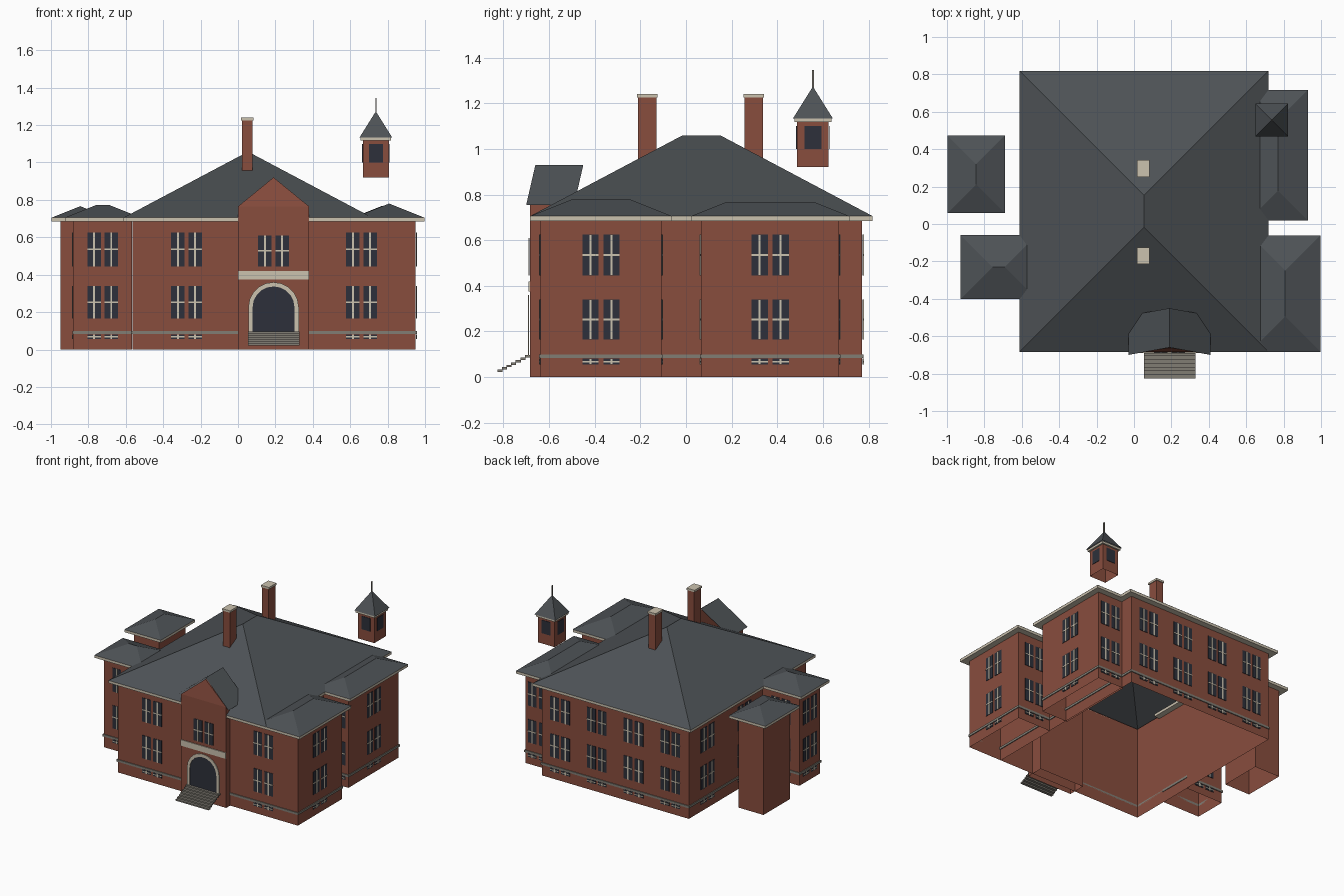
import bpy, bmesh, math
from mathutils import Matrix, Vector

cube = bpy.data.objects.get("Cube")
if cube:
    bpy.data.objects.remove(cube, do_unlink=True)


def material(name, color):
    m = bpy.data.materials.new(name)
    m.use_nodes = True
    m.diffuse_color = (*color, 1)
    bsdf = m.node_tree.nodes["Principled BSDF"]
    bsdf.inputs["Base Color"].default_value = (*color, 1)
    bsdf.inputs["Roughness"].default_value = 0.9
    return m


BRICK = material("red brick", (0.25, 0.075, 0.048))
SLATE = material("grey slate", (0.075, 0.084, 0.092))
TRIM = material("cream trim", (0.6, 0.54, 0.43))
STONE = material("grey stone", (0.22, 0.205, 0.175))
GLASS = material("dark glass", (0.026, 0.03, 0.043))


def finish(name, bm, mat):
    bmesh.ops.remove_doubles(bm, verts=bm.verts, dist=1e-5)
    bmesh.ops.recalc_face_normals(bm, faces=bm.faces)
    me = bpy.data.meshes.new(name)
    bm.to_mesh(me)
    bm.free()
    me.materials.append(mat)
    ob = bpy.data.objects.new(name, me)
    bpy.context.scene.collection.objects.link(ob)
    return ob


def mesh(name, verts, faces, mat):
    bm = bmesh.new()
    vs = [bm.verts.new(v) for v in verts]
    for f in faces:
        bm.faces.new([vs[i] for i in f])
    return finish(name, bm, mat)


def add_box(bm, x0, x1, y0, y1, z0, z1, frame=Matrix()):
    size = Matrix.Diagonal((x1 - x0, y1 - y0, z1 - z0, 1))
    mid = Matrix.Translation(((x0 + x1) / 2, (y0 + y1) / 2, (z0 + z1) / 2))
    bmesh.ops.create_cube(bm, size=1, matrix=frame @ mid @ size)


def box(name, bounds, mat):
    bm = bmesh.new()
    add_box(bm, *bounds)
    return finish(name, bm, mat)


def rect(r, z, grow=0):
    x0, x1, y0, y1 = r
    x0, x1, y0, y1 = x0 - grow, x1 + grow, y0 - grow, y1 + grow
    return [(x0, y0, z), (x1, y0, z), (x1, y1, z), (x0, y1, z)]


def walls(name, r, z0, z1, mat=BRICK):
    """Four walls, open above and below."""
    sides = [(i, (i + 1) % 4, (i + 1) % 4 + 4, i + 4) for i in range(4)]
    return mesh(name, rect(r, z0) + rect(r, z1), sides, mat)


def ring(name, r, z0, z1, grow, mat):
    """Rectangular frame lying around a set of walls."""
    verts = rect(r, z0) + rect(r, z0, grow) + rect(r, z1, grow) + rect(r, z1)
    faces = []
    for k in range(4):
        a, b = k * 4, (k + 1) % 4 * 4
        faces += [(a + i, a + (i + 1) % 4, b + (i + 1) % 4, b + i) for i in range(4)]
    return mesh(name, verts, faces, mat)


def hip_roof(name, r, z, slope, grow):
    """Hip roof whose ridge follows the longer side."""
    eave = rect(r, z, grow)
    (x0, y0, _), (x1, y1, _) = eave[0], eave[2]
    run = min(x1 - x0, y1 - y0) / 2
    top = z + run * slope
    if x1 - x0 > y1 - y0:
        ridge = [(x0 + run, y0 + run, top), (x1 - run, y0 + run, top)]
        faces = [(0, 1, 5, 4), (1, 2, 5), (2, 3, 4, 5), (3, 0, 4)]
    else:
        ridge = [(x0 + run, y0 + run, top), (x0 + run, y1 - run, top)]
        faces = [(0, 1, 4), (1, 2, 5, 4), (2, 3, 5), (3, 0, 4, 5)]
    return mesh(name, eave + ridge, faces, SLATE)


# Brick blocks with eaves, roofs and belt courses
EAVE = 0.705
blocks = {
    "main": ((-0.565, 0.672, -0.637, 0.772), 0.53, True),
    "front_left_wing": ((0.667, 0.95, -0.637, -0.108), 0.4, True),
    "back_left_wing": ((0.66, 0.882, 0.067, 0.67), 0.4, True),
    "right_wing": ((-0.88, -0.567, -0.355, -0.107), 0.4, True),
    "right_tower": ((-0.95, -0.738, 0.105, 0.425), 0.4, False),
}
for name, (r, slope, belt) in blocks.items():
    walls(name + "_walls", r, 0, EAVE)
    ring(name + "_eave", r, EAVE - 0.02, EAVE, 0.046, TRIM)
    hip_roof(name + "_roof", r, EAVE, slope, 0.047)
    if belt:
        ring(name + "_belt", r, 0.083, 0.1, 0.006, STONE)

# Window pairs: panes with cream glazing bars
panes, bars = bmesh.new(), bmesh.new()


def window_pair(x, y, turn, rows):
    frame = Matrix.Translation((x, y, 0)) @ Matrix.Rotation(math.radians(turn), 4, "Z")
    for z0, z1 in rows:
        thin = 0.004 if z1 - z0 > 0.1 else 0.003
        for c in (-0.046, 0.046):
            mid = (z0 + z1) / 2
            add_box(panes, c - 0.036, c + 0.036, -0.004, -0.001, z0, z1, frame)
            add_box(bars, c - 0.005, c + 0.005, -0.007, -0.001, z0, z1, frame)
            add_box(bars, c - 0.036, c + 0.036, -0.0065, -0.001, mid - thin, mid + thin, frame)


ROWS = [(0.055, 0.081), (0.165, 0.34), (0.445, 0.625)]
FRONT, LEFT, BACK, RIGHT = 0, 90, 180, -90
mx0, mx1, my0, my1 = blocks["main"][0]
for x in (-0.275, 0.66):
    window_pair(x, my0, FRONT, ROWS)
for i in range(4):
    window_pair(mx0 + (mx1 - mx0) * (i + 0.5) / 4, my1, BACK, ROWS)
for y in (0.11, 0.55):
    window_pair(mx0, y, RIGHT, ROWS)
for name in ("front_left_wing", "back_left_wing", "right_wing"):
    x0, x1, y0, y1 = blocks[name][0]
    cx, cy = (x0 + x1) / 2, (y0 + y1) / 2
    if name == "right_wing":
        window_pair(x0, cy, RIGHT, ROWS)
    else:
        window_pair(x1, cy, LEFT, ROWS)
        cx = (max(x0, mx1) + x1) / 2
    window_pair(cx, y1, BACK, ROWS)
    if name != "front_left_wing":
        window_pair(cx, y0, FRONT, ROWS)

# Entrance bay with gable
PX0, PX1, PC, PY = 0.0, 0.38, 0.19, -0.684
walls("entrance_bay", (PX0, PX1, PY, -0.55), 0, 0.765)
mesh("entrance_gable",
     [(PX0, PY, 0.765), (PX1, PY, 0.765), (PC, -0.662, 0.92),
      (PX0, -0.5, 0.765), (PX1, -0.5, 0.765), (PC, -0.46, 0.92)],
     [(0, 1, 2), (3, 5, 4), (1, 4, 5, 2), (0, 2, 5, 3)], BRICK)
mesh("gable_roof",
     [(PC + s * 0.22, y, 0.755) for s in (-1, 1) for y in (-0.70, -0.49)]
     + [(PC, -0.66, 0.93), (PC, -0.45, 0.93)],
     [(0, 1, 5, 4), (2, 4, 5, 3)], SLATE)
box("entrance_lintel", (PX0, PX1, PY - 0.006, PY, 0.375, 0.42), TRIM)
window_pair(PC, PY, FRONT, [(0.445, 0.61)])
finish("window_panes", panes, GLASS)
finish("window_bars", bars, TRIM)


# Arched doorway
def arch(radius, y, n=10):
    arc = [(PC + radius * math.cos(math.pi * i / n), y,
            0.225 + radius * math.sin(math.pi * i / n)) for i in range(n + 1)]
    return [(PC + radius, y, 0.095)] + arc + [(PC - radius, y, 0.095)]


outer, inner = arch(0.135, PY - 0.006), arch(0.112, PY - 0.006)
n = len(outer)
surround = mesh("door_surround", outer + inner,
                [(i, i + 1, n + i + 1, n + i) for i in range(n - 1)], TRIM)
solid = surround.modifiers.new("thickness", "SOLIDIFY")
solid.thickness = 0.005
solid.offset = 0
mesh("door_opening", arch(0.114, PY - 0.004), [range(n)], GLASS)

# Entrance steps
steps = bmesh.new()
for i in range(7):
    y, z = PY - 0.02 * i, 0.096 - 0.0105 * i
    add_box(steps, 0.053, 0.33, y - 0.022, y, z - 0.0105, z)
finish("entrance_steps", steps, STONE)

# Chimneys
for name, y in (("front", -0.17), ("back", 0.297)):
    box(name + "_chimney", (0.022, 0.078, y - 0.04, y + 0.04, 0.92, 1.225), BRICK)
    box(name + "_chimney_cap", (0.016, 0.084, y - 0.045, y + 0.045, 1.225, 1.24), TRIM)

# Bell cupola
CX, CY, H = 0.737, 0.556, 0.069
cup = (CX - H, CX + H, CY - H, CY + H)
walls("cupola_walls", cup, 0.92, 1.135)
ring("cupola_eave", cup, 1.118, 1.134, 0.012, TRIM)
hip_roof("cupola_roof", cup, 1.134, 1.6, 0.018)
openings = bmesh.new()
for turn in (FRONT, LEFT, BACK, RIGHT):
    frame = Matrix.Translation((CX, CY, 0)) @ Matrix.Rotation(math.radians(turn), 4, "Z")
    add_box(openings, -0.037, 0.037, -H - 0.004, -H - 0.001, 1.0, 1.1, frame)
finish("cupola_openings", openings, GLASS)
box("cupola_spire", (CX - 0.003, CX + 0.003, CY - 0.005, CY + 0.005, 1.26, 1.345), STONE)
